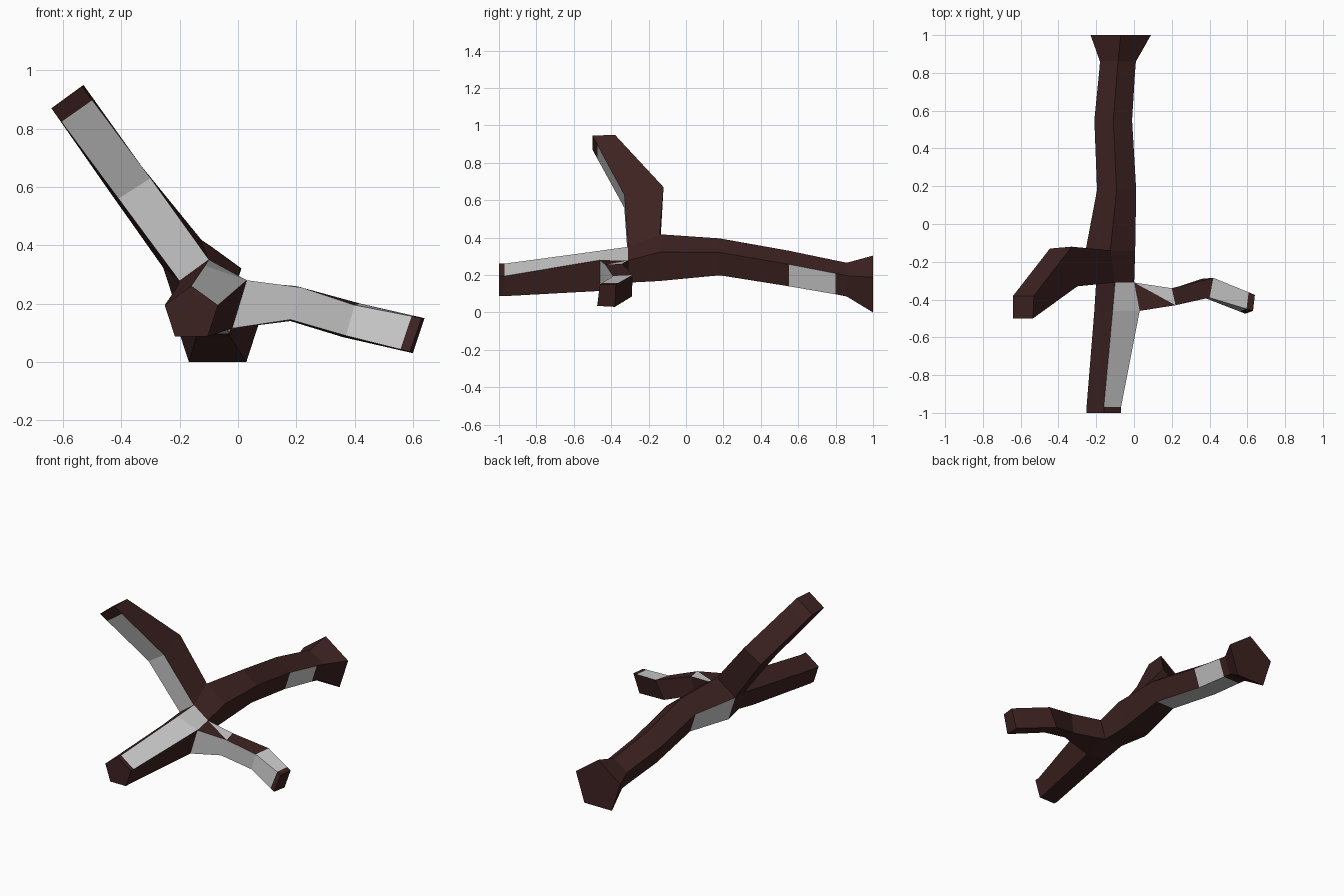
import bpy, bmesh
from math import sin, cos, radians
from mathutils import Vector

if "Cube" in bpy.data.objects:
    bpy.data.objects.remove(bpy.data.objects["Cube"])


def material(name, color):
    m = bpy.data.materials.new(name)
    m.diffuse_color = color
    m.use_nodes = True
    m.node_tree.nodes["Principled BSDF"].inputs["Base Color"].default_value = m.diffuse_color
    return m


bm = bmesh.new()


def ring(points):
    return [bm.verts.new(p) for p in points]


def pentagon(y, x, z, r):
    angles = [radians(90 - 72 * k) for k in range(5)]
    return [(x + r * cos(a), y, z + r * sin(a)) for a in angles]


def loft(rings, grey, holes=()):
    """Join rings side by side; grey and holes hold (segment, side) pairs."""
    for i, (a, b) in enumerate(zip(rings, rings[1:])):
        n = len(a)
        for k in range(n):
            if (i, k) not in holes:
                j = (k + 1) % n
                f = bm.faces.new((a[k], a[j], b[j], b[k]))
                f.material_index = int((i, k) in grey)


def limb(base, sections, grey):
    """Grow a four-sided limb out of an opening, with a bare bark rim at its tip."""
    before, tip = sections[-2:]
    rim = [Vector(p).lerp(Vector(q), 0.85) for p, q in zip(before, tip)]
    rings = [base] + [ring(s) for s in sections[:-1] + [rim, tip]]
    loft(rings, grey)
    bm.faces.new(rings[-1])
    return rings


# Main stem: y, x, z, radius from the flared butt to the fork
stem = [ring(pentagon(*s)) for s in (
    (1.0, -.07, .136, .168), (.86, -.085, .166, .10), (.80, -.09, .178, .10),
    (.55, -.11, .225, .105), (.18, -.092, .287, .109),
    (-.14, -.125, .28, .138), (-.31, -.10, .245, .106))]
# Fork ring bulges toward the right limb
stem.append(ring([(-.113, -.46, .33), (.03, -.46, .28), (-.02, -.46, .115),
                  (-.155, -.46, .125), (-.21, -.46, .255)]))
stem += [ring(pentagon(y, -.16, .165, .096)) for y in (-.97, -1.0)]
loft(stem, grey={(2, 1), (2, 2), (3, 2), (4, 3), (6, 0), (7, 0)},
     holes={(5, 4), (6, 1)})
bm.faces.new(stem[0])
bm.faces.new(stem[-1])

# Raised left limb
back, mid, front = stem[5:8]
limb([mid[0], mid[4], back[4], back[0]], [
    [(-.30, -.33, .63), (-.41, -.33, .56), (-.445, -.13, .59), (-.33, -.12, .67)],
    [(-.535, -.50, .945), (-.64, -.50, .87), (-.64, -.38, .87), (-.53, -.38, .95)],
], grey={(0, 0), (1, 0)})

# Drooping right limb
right = limb([front[1], front[2], mid[2], mid[1]], [
    [(.22, -.43, .255), (.18, -.43, .145), (.18, -.35, .14), (.20, -.34, .26)],
    [(.40, -.39, .195), (.37, -.39, .09), (.36, -.29, .085), (.42, -.285, .20)],
    [(.63, -.46, .15), (.59, -.475, .035), (.60, -.38, .03), (.64, -.375, .15)],
], grey={(0, 0), (1, 0), (2, 0), (2, 3)})

# Half-grey crotch face on top of the right limb
a, b = right[0], right[1]
old = next(f for f in a[3].link_faces if {a[0], b[0], b[3]} <= set(f.verts))
bm.faces.remove(old)
bm.faces.new((a[3], b[3], b[0])).material_index = 1
bm.faces.new((a[3], b[0], a[0]))

bmesh.ops.recalc_face_normals(bm, faces=bm.faces[:])
mesh = bpy.data.meshes.new("forked_branch")
bm.to_mesh(mesh)
bm.free()
mesh.materials.append(material("bark", (.046, .016, .015, 1)))
mesh.materials.append(material("pale_patch", (.8, .8, .8, 1)))
bpy.context.collection.objects.link(bpy.data.objects.new("forked_branch", mesh))
